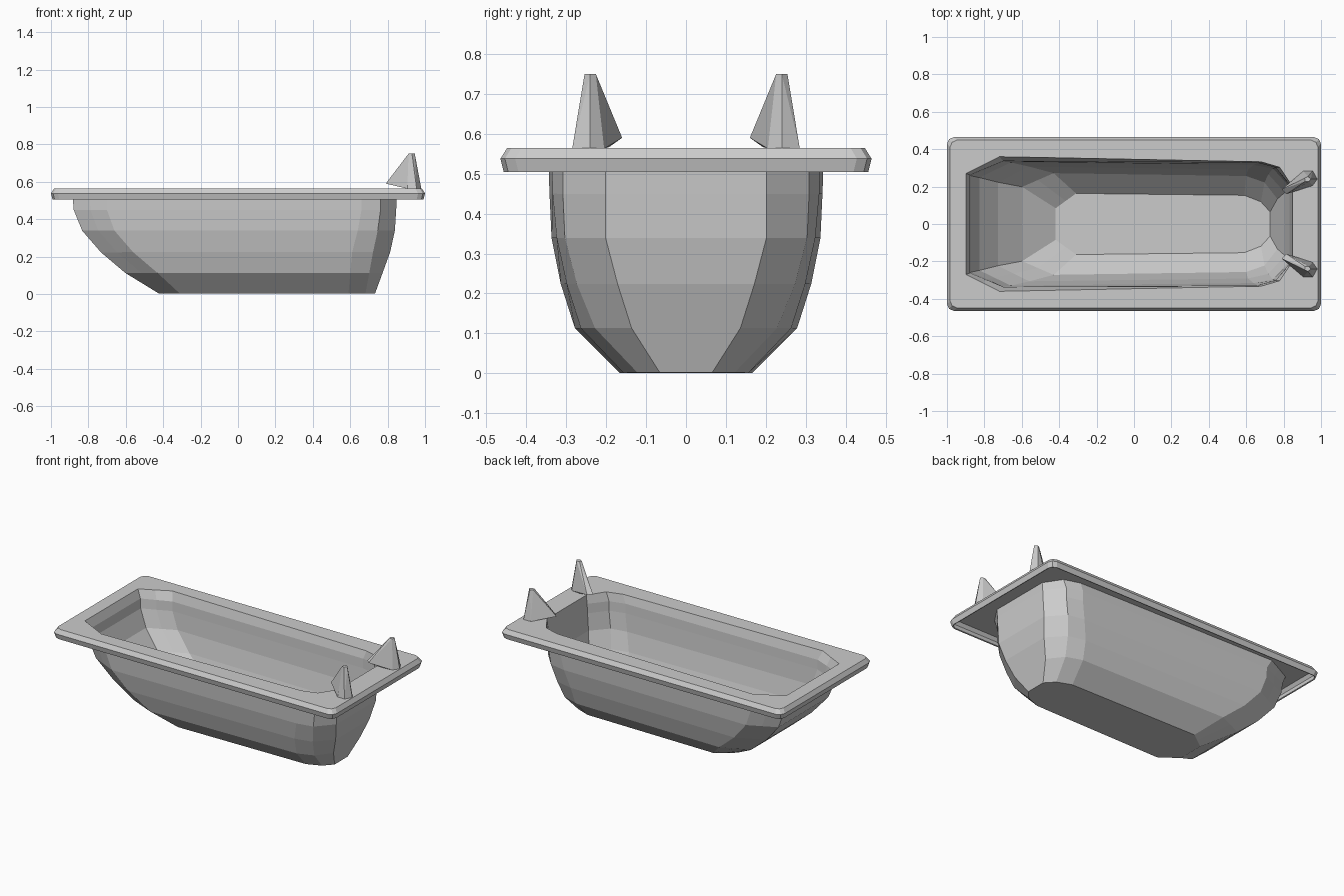
import bpy, bmesh
from mathutils import Vector

if "Cube" in bpy.data.objects:
    bpy.data.objects.remove(bpy.data.objects["Cube"])


def finish(bm, name):
    bmesh.ops.recalc_face_normals(bm, faces=bm.faces[:])
    mesh = bpy.data.meshes.new(name)
    bm.to_mesh(mesh)
    bm.free()
    obj = bpy.data.objects.new(name, mesh)
    bpy.context.collection.objects.link(obj)
    return obj


def full_ring(bm, half, z):
    """Mirror a +y half outline across y and make it a loop of verts."""
    pts = half + [(x, -y) for x, y in reversed(half)]
    return [bm.verts.new((x, y, z)) for x, y in pts]


def basin_half(r):
    pts = [(r[i], r[i + 1]) for i in range(0, 10, 2)]
    mid = tuple((Vector(pts[3]) + Vector(pts[4])) / 2)
    return pts[:4] + [mid, pts[4]]


def rim_half(inset):
    x, y, c = 0.996 - inset, 0.461 - inset, 0.034
    right = [(x, y - c), (x - c * 0.3, y - c * 0.3), (x - c, y)]
    return right + [(-px, py) for px, py in reversed(right)]


# Basin sections: height, then end / corner / side at the tap end, side / end at the sloped end
sections = [
    (0.005, 0.73, 0.065, 0.68, 0.12, 0.59, 0.155, -0.31, 0.165, -0.42, 0.085),
    (0.115, 0.77, 0.135, 0.70, 0.225, 0.60, 0.26, -0.43, 0.275, -0.60, 0.20),
    (0.225, 0.81, 0.17, 0.72, 0.27, 0.61, 0.295, -0.56, 0.31, -0.73, 0.225),
    (0.34, 0.835, 0.20, 0.745, 0.30, 0.64, 0.32, -0.66, 0.333, -0.83, 0.25),
    (0.45, 0.842, 0.20, 0.76, 0.305, 0.66, 0.33, -0.70, 0.338, -0.875, 0.26),
    (0.51, 0.845, 0.20, 0.76, 0.305, 0.66, 0.332, -0.70, 0.34, -0.88, 0.265),
    (0.561, 0.85, 0.20, 0.78, 0.305, 0.68, 0.335, -0.72, 0.362, -0.90, 0.27),
]

# Tub: one sheet from floor up the basin, over the rim and down its hollow skirt
bm = bmesh.new()
rings = [full_ring(bm, basin_half(s[1:]), s[0]) for s in sections]
rings += [full_ring(bm, rim_half(i), z)
          for i, z in ((0.015, 0.561), (0.0, 0.537), (0.008, 0.506))]
bm.faces.new(rings[0])
for a, b in zip(rings, rings[1:]):
    n = len(a)
    for i in range(n):
        j = (i + 1) % n
        bm.faces.new((a[i], a[j], b[j], b[i]))
tub = finish(bm, "bathtub")
sheet = tub.modifiers.new("thickness", "SOLIDIFY")
sheet.thickness = 0.008
sheet.offset = 0

# Taps: faceted spikes with a nose pointing over the basin
tap_points = [
    (0.98, 0.24, 0.563), (0.955, 0.285, 0.563), (0.905, 0.283, 0.563),
    (0.89, 0.192, 0.567), (0.955, 0.205, 0.563),
    (0.79, 0.185, 0.59), (0.815, 0.16, 0.59),
    (0.945, 0.24, 0.75), (0.93, 0.254, 0.75), (0.912, 0.245, 0.75),
    (0.915, 0.228, 0.75), (0.935, 0.226, 0.75),
]
for name, side in (("back_tap", 1), ("front_tap", -1)):
    bm = bmesh.new()
    for x, y, z in tap_points:
        bm.verts.new((x, y * side, z))
    bmesh.ops.convex_hull(bm, input=bm.verts[:])
    finish(bm, name)
